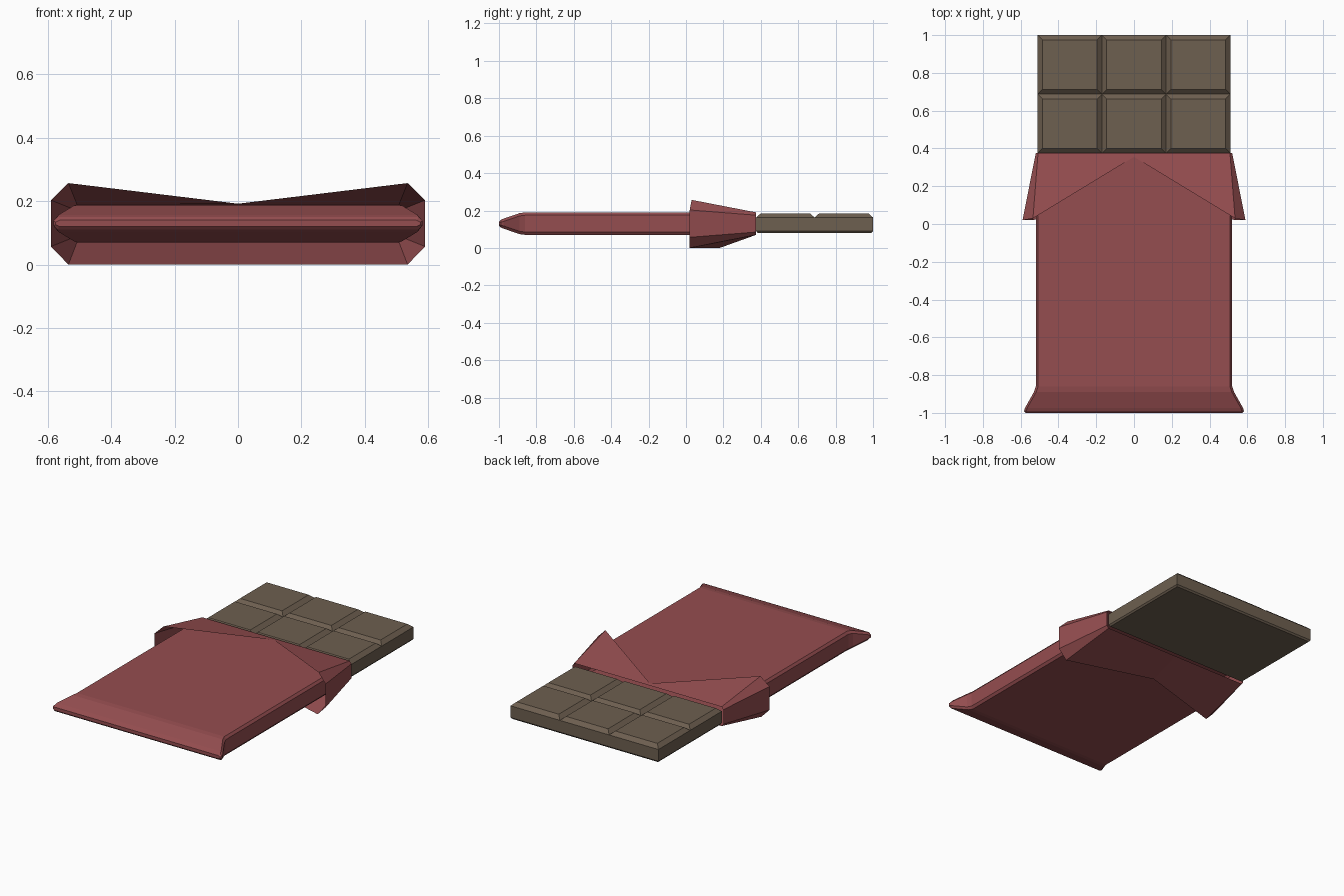
import bpy, bmesh

if "Cube" in bpy.data.objects:
    bpy.data.objects.remove(bpy.data.objects["Cube"])


def material(name, color):
    m = bpy.data.materials.new(name)
    m.diffuse_color = (*color, 1)
    m.use_nodes = True
    m.node_tree.nodes["Principled BSDF"].inputs["Base Color"].default_value = m.diffuse_color
    return m


RED = material("wrapper_red", (0.30, 0.075, 0.08))
BROWN = material("chocolate_brown", (0.155, 0.115, 0.08))


def finish(bm, name, mat):
    bmesh.ops.recalc_face_normals(bm, faces=bm.faces)
    me = bpy.data.meshes.new(name)
    bm.to_mesh(me)
    bm.free()
    me.materials.append(mat)
    ob = bpy.data.objects.new(name, me)
    bpy.context.collection.objects.link(ob)
    return ob


def loft(bm, loops, cap_start=False, cap_end=False):
    rings = [[bm.verts.new(p) for p in loop] for loop in loops]
    n = len(rings[0])
    for a, b in zip(rings, rings[1:]):
        for i in range(n):
            j = (i + 1) % n
            bm.faces.new((a[i], a[j], b[j], b[i]))
    if cap_start:
        bm.faces.new(rings[0][::-1])
    if cap_end:
        bm.faces.new(rings[-1])


def rect(x0, x1, y0, y1, z, inset=0):
    x0, x1, y0, y1 = x0 + inset, x1 - inset, y0 + inset, y1 - inset
    return [(x0, y0, z), (x1, y0, z), (x1, y1, z), (x0, y1, z)]


def mirrored(half):
    # half runs top centre -> right side -> bottom centre
    return half + [(-x, y, z) for x, y, z in half[-2:0:-1]]


def section(y, w, h, cx=0.012, cz=0.015, zc=0.13):
    # flat bar cross-section with chamfered corners
    return mirrored([(0, y, zc + h), (w - cx, y, zc + h), (w, y, zc + h - cz),
                     (w, y, zc - h + cz), (w - cx, y, zc - h), (0, y, zc - h)])


# chocolate slab with a small chamfer underneath
X, Y0, Y1 = 0.51, 0.375, 1.0
bm = bmesh.new()
loft(bm, [rect(-X, X, Y0, Y1, 0.08, 0.008), rect(-X, X, Y0, Y1, 0.09),
          rect(-X, X, Y0, Y1, 0.163)], True, True)
finish(bm, "chocolate_slab", BROWN)

# six bevelled pieces on the slab
bm = bmesh.new()
dx, dy = 2 * X / 3, (Y1 - Y0) / 2
for i in range(3):
    for j in range(2):
        r = (-X + i * dx, -X + (i + 1) * dx, Y0 + j * dy, Y0 + (j + 1) * dy)
        loft(bm, [rect(*r, 0.163), rect(*r, 0.185, 0.025)], cap_end=True)
finish(bm, "chocolate_pieces", BROWN)

# wrapper sleeve, pinched and flared at the front end
bm = bmesh.new()
loft(bm, [section(0.375, 0.52, 0.06),
          section(-0.86, 0.52, 0.06),
          section(-0.89, 0.53, 0.056),
          section(-0.975, 0.578, 0.027),
          section(-0.99, 0.582, 0.020, cz=0.012),
          section(-1.0, 0.575, 0.010, cz=0.006)], cap_end=True)
finish(bm, "wrapper_sleeve", RED)

# torn wrapper edge folded back around the sleeve
bm = bmesh.new()
torn_edge = mirrored([(0, 0.355, 0.192), (0.535, 0.03, 0.257), (0.59, 0.02, 0.203),
                      (0.59, 0.02, 0.057), (0.535, 0.02, 0), (0, 0.18, 0)])
loft(bm, [section(0.375, 0.52, 0.06), torn_edge])
finish(bm, "folded_flap", RED)
